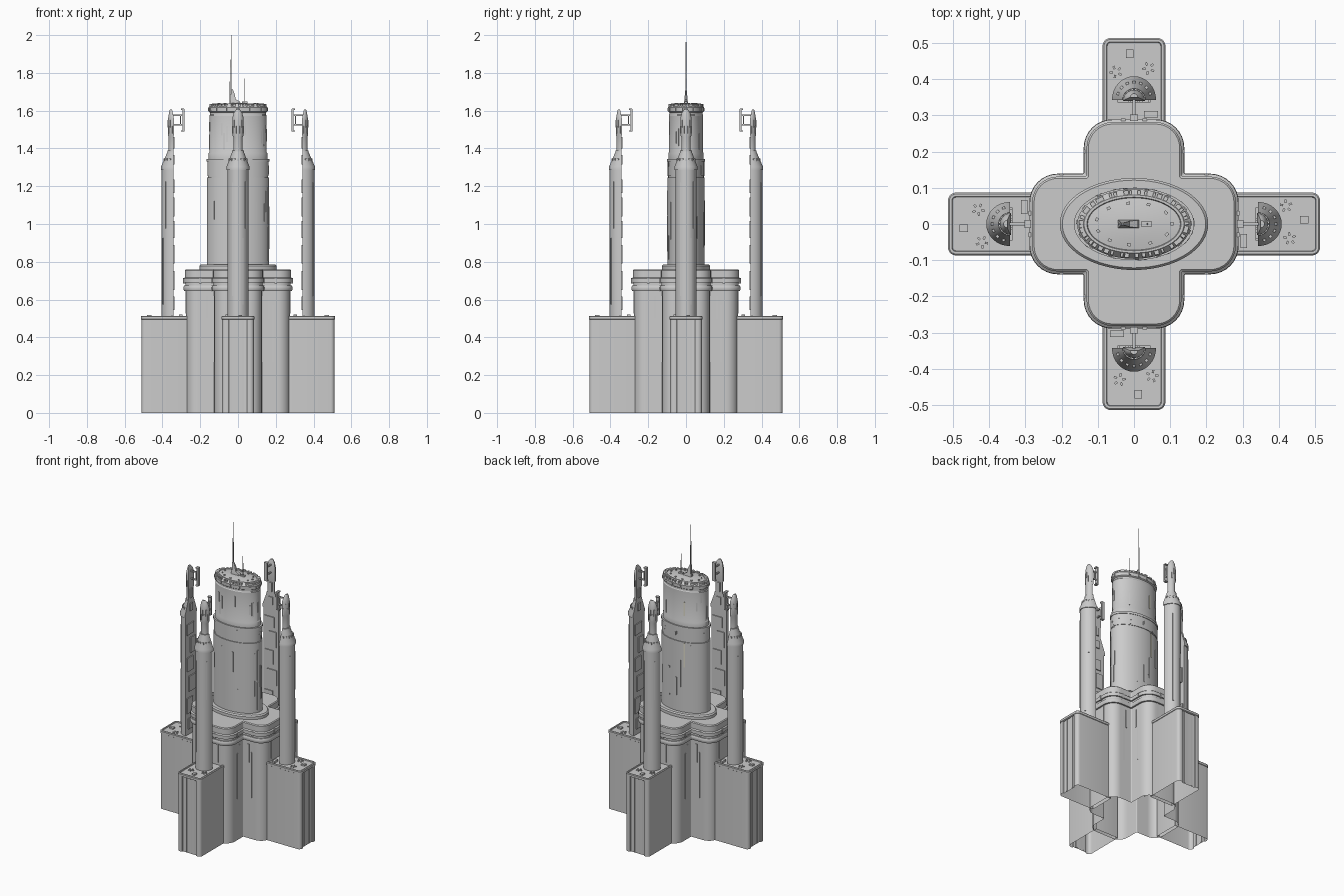
import bpy, bmesh, math, random
from mathutils import Vector, Matrix

if "Cube" in bpy.data.objects:
    bpy.data.objects.remove(bpy.data.objects["Cube"])

random.seed(4)
pi = math.pi


def finish(bm, name, turns=1, mat=None):
    """Turn a bmesh into one object, or several sharing it around the z axis."""
    bmesh.ops.recalc_face_normals(bm, faces=bm.faces)
    me = bpy.data.meshes.new(name)
    bm.to_mesh(me)
    bm.free()
    if mat:
        me.materials.append(mat)
    for k in range(turns):
        ob = bpy.data.objects.new(name if turns == 1 else f"{name}_{k + 1}", me)
        ob.rotation_euler.z = k * pi / 2
        bpy.context.collection.objects.link(ob)


def loft(bm, sections, bottom=True, top=True):
    """Skin matching outlines; sections = [(z, [(x, y), ...]), ...]."""
    rings = [[bm.verts.new((x, y, z)) for x, y in pts] for z, pts in sections]
    for a, b in zip(rings, rings[1:]):
        for i in range(len(a)):
            j = (i + 1) % len(a)
            bm.faces.new((a[i], a[j], b[j], b[i]))
    if bottom:
        bm.faces.new(rings[0][::-1])
    if top:
        bm.faces.new(rings[-1])


def box(bm, c, s, rot=0.0):
    m = Matrix.Translation(c) @ Matrix.Rotation(rot, 4, 'Z') @ Matrix.Diagonal((*s, 1))
    bmesh.ops.create_cube(bm, size=1, matrix=m)


def rod(bm, c, r1, r2, h, seg=8):
    bmesh.ops.create_cone(bm, cap_ends=True, segments=seg, radius1=r1, radius2=r2, depth=h,
                          matrix=Matrix.Translation((c[0], c[1], c[2] + h / 2)))


def rounded(pts, radii, n=6):
    """Fillet the right-angled corners of a polygon."""
    out = []
    for i, r in enumerate(radii):
        p, a, b = (Vector(pts[k % len(pts)]) for k in (i, i - 1, i + 1))
        d1, d2 = (p - a).normalized(), (b - p).normalized()
        for k in range(n + 1):
            t = k / n * pi / 2
            q = p + d1 * r * (math.sin(t) - 1) + d2 * r * (1 - math.cos(t))
            out.append((q.x, q.y))
    return out


def cross(o):
    a, b = 0.275 + o, 0.125 + o
    pts, rad = [], []
    for k in range(4):
        c, s = round(math.cos(k * pi / 2)), round(math.sin(k * pi / 2))
        for (x, y), r in (((a, -b), 0.065), ((a, b), 0.065), ((b, b), 0.006)):
            pts.append((x * c - y * s, x * s + y * c))
            rad.append(r + (o if r > 0.01 else 0))
    return rounded(pts, rad, 8)


def ellipse(rx, ry, n=64):
    return [(rx * math.cos(2 * pi * i / n), ry * math.sin(2 * pi * i / n)) for i in range(n)]


def on_ellipse(bm, t, z, rx, ry, size):
    box(bm, (rx * math.cos(t), ry * math.sin(t), z), size,
        math.atan2(math.sin(t) / ry, math.cos(t) / rx))


# central cross-shaped body with banded crown, open underneath
bm = bmesh.new()
levels = [(0, 0), (.645, 0), (.645, .01), (.655, .014), (.665, .014), (.675, .01), (.675, .004),
          (.69, .004), (.69, .013), (.712, .013), (.718, .006), (.755, .006), (.76, .001)]
loft(bm, [(z, cross(o)) for z, o in levels], bottom=False)
finish(bm, "cross_body")

# vertical ribs on the body ends and flanks
bm = bmesh.new()
for s in (-1, 1):
    box(bm, (.275, s * .045, .585), (.006, .008, .12))
    box(bm, (.275, s * .03, .70), (.034, .012, .03))
    box(bm, (.185, s * .125, .42), (.006, .006, .3))
    box(bm, (.165, s * .125, .56), (.01, .005, .12))
    box(bm, (.2, s * .137, .70), (.012, .006, .028))
finish(bm, "body_rib", 4)

# elliptical plinth under the main tower
bm = bmesh.new()
loft(bm, [(z, ellipse(x, y)) for z, x, y in
          ((.755, .205, .127), (.778, .205, .127), (.786, .198, .121), (.786, .175, .108))])
finish(bm, "tower_plinth")

# main elliptical tower
prof = [(.78, .165, .099), (1.245, .165, .099), (1.245, .159, .094), (1.255, .159, .094),
        (1.255, .162, .097), (1.33, .162, .097), (1.33, .166, .1), (1.345, .166, .1),
        (1.345, .155, .093), (1.375, .155, .093), (1.38, .152, .091), (1.575, .152, .091),
        (1.58, .148, .088), (1.59, .148, .088), (1.595, .156, .095), (1.617, .157, .096),
        (1.637, .138, .08), (1.637, .13, .074), (1.632, .128, .072), (1.638, .07, .04),
        (1.64, .02, .012)]
bm = bmesh.new()
loft(bm, [(z, ellipse(x, y)) for z, x, y in prof])
finish(bm, "main_tower")

# raised panels on the tower skin and blocks around the roof edge
bm = bmesh.new()
for z0, z1, rx, ry, n in ((.8, 1.23, .165, .099, 22), (1.26, 1.325, .162, .097, 12),
                          (1.39, 1.57, .152, .091, 14)):
    for i in range(n):
        h = random.uniform(.2, .5) * (z1 - z0)
        on_ellipse(bm, random.uniform(0, 2 * pi), random.uniform(z0 + h / 2, z1 - h / 2),
                   rx, ry, (.004, random.choice((.004, .007, .011)), h))
for i in range(44):
    t = 2 * pi * (i + random.uniform(0, .6)) / 44
    on_ellipse(bm, t, 1.628, .146, .087, (.012, random.uniform(.006, .014), .014))
    if i % 3 == 0:
        on_ellipse(bm, t, 1.606, .157, .096, (.005, .012, .014))
    if i % 4 == 0:
        on_ellipse(bm, t, 1.637, .105, .058, (.008, .01, .006))
finish(bm, "tower_panel")

# pale window strips on the back
pale = bpy.data.materials.new("pale_window")
pale.diffuse_color = (.72, .7, .58, 1)
pale.use_nodes = True
pale.node_tree.nodes["Principled BSDF"].inputs["Base Color"].default_value = pale.diffuse_color
bm = bmesh.new()
on_ellipse(bm, 1.9, 1.16, .165, .099, (.005, .009, .16))
on_ellipse(bm, 1.9, 1.46, .152, .091, (.005, .009, .09))
finish(bm, "window_strip", mat=pale)

# antennas and their stepped mount
bm = bmesh.new()
rod(bm, (-.033, 0, 1.63), .0025, .0012, .37)
rod(bm, (-.042, 0, 1.63), .0022, .0012, .24)
rod(bm, (.036, 0, 1.63), .0025, .0015, .14)
finish(bm, "antenna")
bm = bmesh.new()
loft(bm, [(z, [(a, -w), (b, -w), (b, w), (a, w)]) for z, a, b, w in
          ((1.63, -.045, .02, .012), (1.65, -.042, .008, .01), (1.66, -.04, -.012, .008),
           (1.69, -.038, -.018, .006), (1.715, -.036, -.029, .003))])
box(bm, (.035, 0, 1.642), (.03, .014, .012))
finish(bm, "antenna_mount")

# four outer pylons with recessed end faces, open underneath
w = .084
pts = [(.25, -w), (.511, -w), (.511, -.05), (.502, -.05), (.502, .05), (.511, .05), (.511, w), (.25, w)]
rad = [.002, .02, .004, .004, .004, .004, .02, .002]
bm = bmesh.new()
outline = rounded(pts, rad, 5)
loft(bm, [(0, outline), (.498, outline)], bottom=False)
for y in (-.026, .026):
    box(bm, (.502, y, .25), (.006, .012, .49))
finish(bm, "outer_pylon", 4)

# pylon lids with a sunken deck
def lid(o):
    return rounded([(.25, -w - o), (.511 + o, -w - o), (.511 + o, w + o), (.25, w + o)],
                   [.002, .02 + o, .02 + o, .002], 5)


bm = bmesh.new()
loft(bm, [(.494, lid(0)), (.496, lid(.003)), (.51, lid(.003)), (.514, lid(-.001)),
          (.514, lid(-.008)), (.508, lid(-.01))])
finish(bm, "pylon_lid", 4)

# deck fittings on each lid
bm = bmesh.new()
box(bm, (.47, .012, .512), (.024, .02, .012))
box(bm, (.303, -.047, .514), (.018, .038, .014))
for cx, cy in ((.42, .05), (.43, -.04)):
    for i in range(5):
        a = i * 2 * pi / 5 + cx
        box(bm, (cx + .013 * math.cos(a), cy + .013 * math.sin(a), .51), (.009, .006, .007), a)
finish(bm, "deck_fitting", 4)


# four half-round towers: flat side inward, tapering to a thin spire
def half_round(x0, d, hw, n=16):
    return [(x0 + d * math.cos(t), hw * math.sin(t))
            for t in (-pi / 2 + pi * i / n for i in range(n + 1))]


side = [(.505, .342, .062, .055), (1.285, .342, .062, .055), (1.285, .342, .066, .061),
        (1.303, .342, .066, .061), (1.38, .342, .032, .032), (1.39, .342, .032, .032),
        (1.39, .342, .026, .025), (1.46, .342, .026, .025), (1.47, .34, .03, .03),
        (1.56, .34, .03, .03), (1.59, .345, .02, .022), (1.607, .35, .01, .01)]
bm = bmesh.new()
loft(bm, [(z, half_round(x, d, h)) for z, x, d, h in side])
finish(bm, "side_tower", 4)

# plates on the flat inner face, ribs and studs on the round face
bm = bmesh.new()
for z, y, sy, sz in ((.58, 0, .06, .07), (.7, .015, .06, .1), (.84, -.01, .07, .1), (.97, .012, .06, .09),
                     (1.09, -.015, .05, .1), (1.2, .01, .07, .07), (1.34, 0, .03, .05), (1.43, 0, .02, .06)):
    box(bm, (.341, y, z), (.01, sy, sz))
for t, z, h in ((-.5, .92, .6), (.45, .75, .35), (.8, 1.1, .25)):
    box(bm, (.342 + .062 * math.cos(t), .055 * math.sin(t), z), (.005, .008, h), t)
for i in range(7):
    t = -1.2 + .4 * i
    box(bm, (.342 + .05 * math.cos(t), .048 * math.sin(t), 1.34), (.007, .008, .012), t)
    box(bm, (.34 + .03 * math.cos(t), .03 * math.sin(t), 1.5 + .03 * (i % 2)), (.005, .006, .04), t)
finish(bm, "side_tower_plate", 4)

# bracket facing the main tower from each spire
bm = bmesh.new()
box(bm, (.289, 0, 1.55), (.009, .022, .12))
for z in (1.492, 1.607):
    box(bm, (.294, 0, z), (.018, .022, .007))
for z in (1.525, 1.575):
    box(bm, (.32, 0, z), (.06, .008, .008))
box(bm, (.305, 0, 1.55), (.006, .008, .055))
finish(bm, "spire_bracket", 4)

# smooth curved walls, keep edges crisp
for ob in bpy.context.collection.objects:
    ob.select_set(True)
    bpy.context.view_layer.objects.active = ob
bpy.ops.object.shade_smooth_by_angle(angle=math.radians(30))
